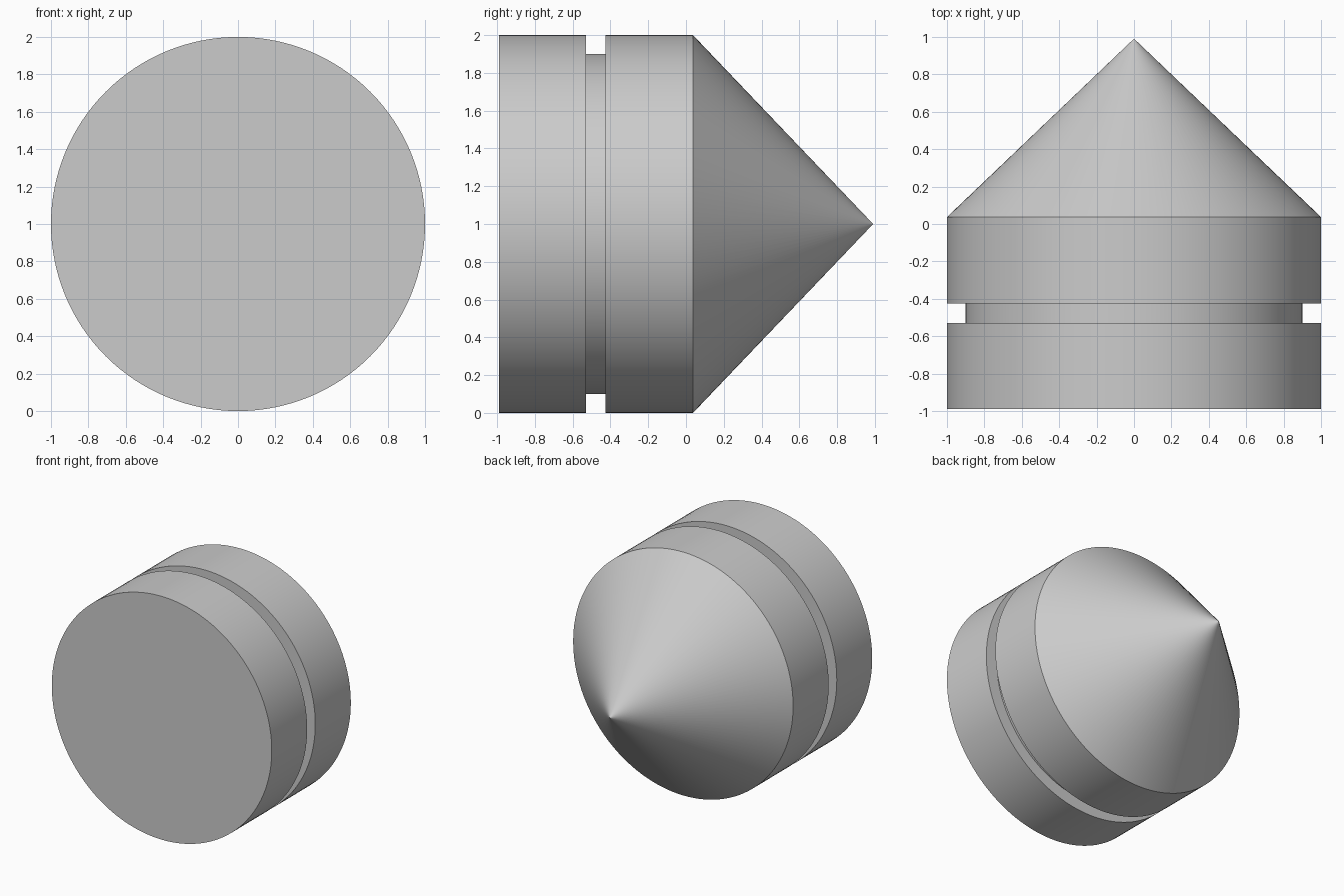
import bpy, bmesh, math

cube = bpy.data.objects.get("Cube")
if cube:
    bpy.data.objects.remove(cube, do_unlink=True)

SEGMENTS = 128
CENTRE_Z = 1.0

# Single plain grey
grey = bpy.data.materials.new("plain_grey")
grey.use_nodes = True
colour = (0.6, 0.6, 0.6, 1)
grey.diffuse_color = colour
grey.node_tree.nodes["Principled BSDF"].inputs["Base Color"].default_value = colour


def lathe(name, profile):
    """Turn (radius, y) points around the y axis and cap both ends."""
    bm = bmesh.new()
    rings = []
    for radius, y in profile:
        ring = []
        for i in range(SEGMENTS):
            a = math.tau * i / SEGMENTS
            ring.append(bm.verts.new((radius * math.cos(a), y, CENTRE_Z + radius * math.sin(a))))
        rings.append(ring)
    for lower, upper in zip(rings, rings[1:]):
        for i in range(SEGMENTS):
            j = (i + 1) % SEGMENTS
            bm.faces.new((lower[i], lower[j], upper[j], upper[i]))
    bm.faces.new(rings[0])
    bm.faces.new(rings[-1])
    bmesh.ops.recalc_face_normals(bm, faces=bm.faces)
    mesh = bpy.data.meshes.new(name)
    bm.to_mesh(mesh)
    bm.free()
    mesh.materials.append(grey)
    obj = bpy.data.objects.new(name, mesh)
    bpy.context.collection.objects.link(obj)
    bpy.ops.object.select_all(action="DESELECT")
    obj.select_set(True)
    bpy.context.view_layer.objects.active = obj
    bpy.ops.object.shade_smooth_by_angle(angle=math.radians(30))
    return obj


# Flat front, square groove, straight shoulder, then a cone to a fine point
lathe("grooved_pointed_plug", [
    (1, -0.99),
    (1, -0.53), (0.9, -0.53),
    (0.9, -0.425), (1, -0.425),
    (1, 0.037),
    (0.001, 0.99),
])
